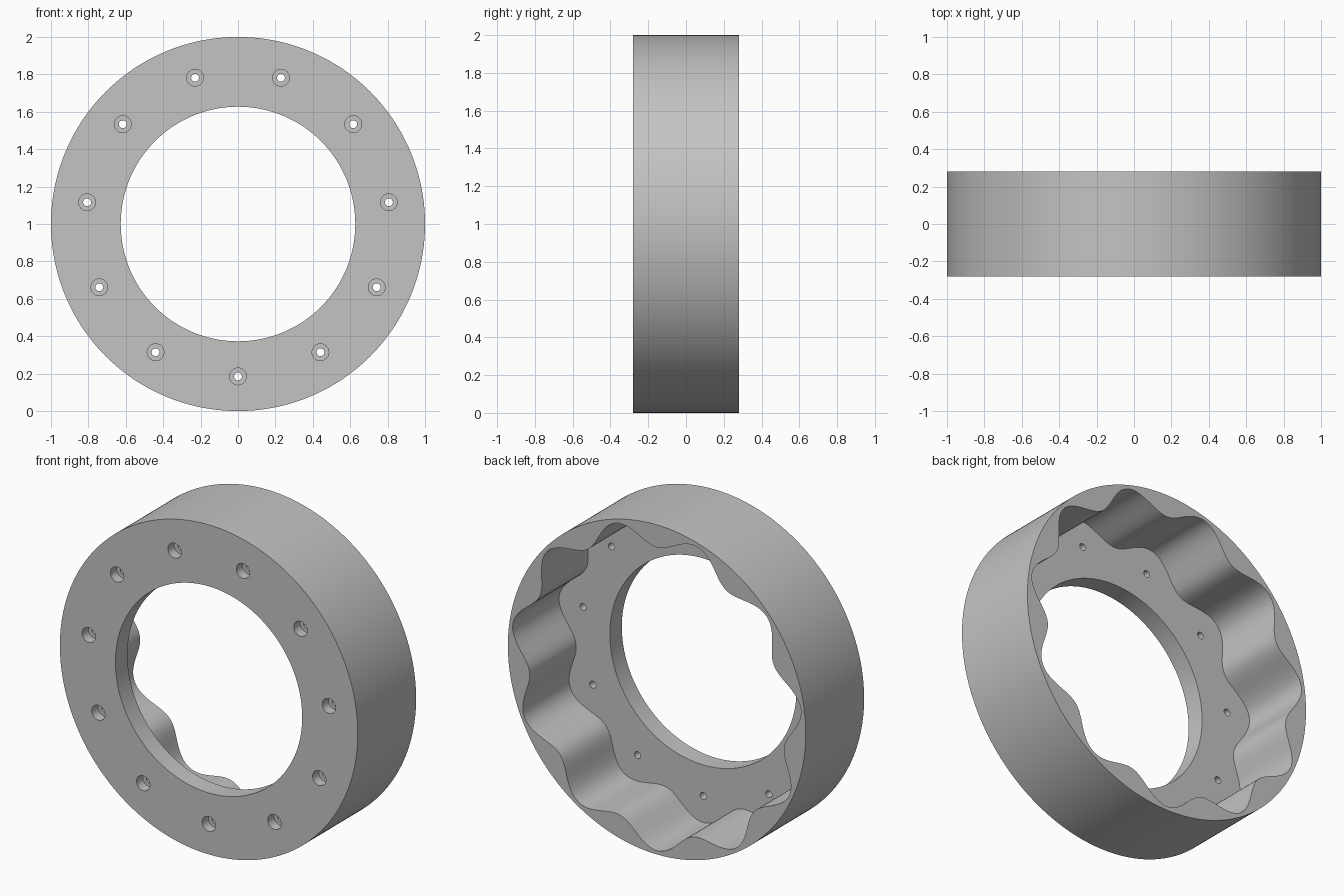
import bpy, bmesh, math

LOBES = 11
OUTER, BORE = 1.0, 0.627
FRONT, FLOOR, BACK = -0.28, -0.165, 0.28
HOLE_CIRCLE = 0.815

cube = bpy.data.objects.get("Cube")
if cube:
    bpy.data.objects.remove(cube, do_unlink=True)

steel = bpy.data.materials.new("plain_grey")
steel.use_nodes = True
grey = (0.55, 0.55, 0.55, 1.0)
steel.diffuse_color = grey
for node in steel.node_tree.nodes:
    if node.type == "BSDF_PRINCIPLED":
        node.inputs["Base Color"].default_value = grey


def wave(angle):
    """Radius of the lobed inner wall, with an outward lobe at each hole."""
    return 0.92 + 0.057 * math.cos(LOBES * (angle + math.pi / 2))


def lathe(bm, stations, count, closed, cx=0.0, cz=1.0):
    """Join rings of (radius or radius function, y) around an axis along y."""
    rings = []
    for radius, y in stations:
        ring = []
        for i in range(count):
            a = math.tau * i / count - math.pi / 2
            r = radius(a) if callable(radius) else radius
            ring.append(bm.verts.new((cx + r * math.cos(a), y, cz + r * math.sin(a))))
        rings.append(ring)
    pairs = list(zip(rings, rings[1:]))
    if closed:
        pairs.append((rings[-1], rings[0]))
    else:
        bm.faces.new(rings[0])
        bm.faces.new(rings[-1])
    for a, b in pairs:
        for i in range(count):
            j = (i + 1) % count
            bm.faces.new((a[i], a[j], b[j], b[i]))


def make_object(name, bm):
    bmesh.ops.recalc_face_normals(bm, faces=bm.faces[:])
    mesh = bpy.data.meshes.new(name)
    bm.to_mesh(mesh)
    bm.free()
    mesh.materials.append(steel)
    obj = bpy.data.objects.new(name, mesh)
    bpy.context.collection.objects.link(obj)
    return obj


# Ring body: outer wall, back rim, lobed inner wall, floor and bore
bm = bmesh.new()
lathe(bm, [(OUTER, FRONT), (OUTER, BACK), (wave, BACK),
           (wave, FLOOR), (BORE, FLOOR), (BORE, FRONT)], LOBES * 24, True)
ring = make_object("lobed_ring", bm)

# Stepped cutters for the counterbored screw holes
bm = bmesh.new()
for k in range(LOBES):
    a = math.tau * k / LOBES - math.pi / 2
    lathe(bm, [(0.045, FRONT - 0.05), (0.045, FRONT + 0.06),
               (0.021, FRONT + 0.06), (0.021, FLOOR + 0.05)], 32, False,
          HOLE_CIRCLE * math.cos(a), 1 + HOLE_CIRCLE * math.sin(a))
cutter = make_object("screw_hole_cutter", bm)
cutter.hide_render = True

# Cut the holes, then drop the cutter
cut = ring.modifiers.new("screw_holes", "BOOLEAN")
cut.operation = "DIFFERENCE"
cut.solver = "EXACT"
cut.object = cutter
bpy.ops.object.select_all(action="DESELECT")
ring.select_set(True)
bpy.context.view_layer.objects.active = ring
bpy.ops.object.modifier_apply(modifier=cut.name)
bpy.data.objects.remove(cutter, do_unlink=True)

bpy.ops.object.shade_smooth_by_angle(angle=math.radians(30))
